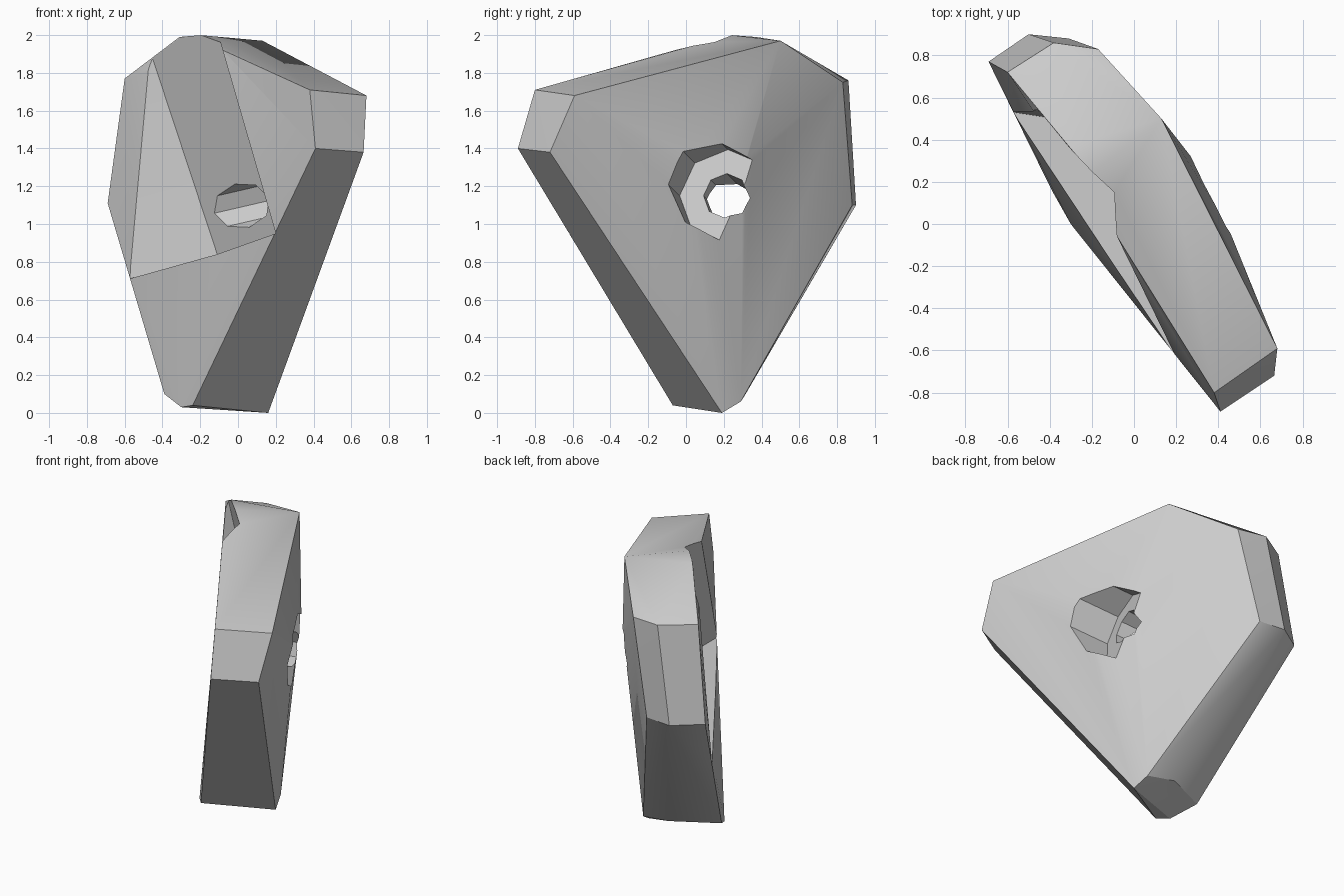
import bpy, bmesh, math
from mathutils import Vector, Matrix

cube = bpy.data.objects.get("Cube")
if cube:
    bpy.data.objects.remove(cube, do_unlink=True)

# single grey material
grey = bpy.data.materials.new("matte_grey")
grey.use_nodes = True
grey.diffuse_color = (0.6, 0.6, 0.6, 1)
grey.node_tree.nodes["Principled BSDF"].inputs["Base Color"].default_value = (0.6, 0.6, 0.6, 1)


def add_object(name, bm):
    bmesh.ops.recalc_face_normals(bm, faces=bm.faces[:])
    mesh = bpy.data.meshes.new(name)
    bm.to_mesh(mesh)
    bm.free()
    mesh.materials.append(grey)
    ob = bpy.data.objects.new(name, mesh)
    bpy.context.collection.objects.link(ob)
    return ob


def hull(name, points):
    bm = bmesh.new()
    for p in points:
        bm.verts.new(p)
    res = bmesh.ops.convex_hull(bm, input=bm.verts[:])
    loose = {v for v in res["geom_interior"] if isinstance(v, bmesh.types.BMVert)}
    bmesh.ops.delete(bm, geom=list(loose), context="VERTS")
    bmesh.ops.dissolve_limit(bm, angle_limit=math.radians(2), verts=bm.verts[:], edges=bm.edges[:])
    return add_object(name, bm)


def bore(name, start, axis, radius, length):
    """Eight-sided cylinder running from start along axis, one corner pointing up."""
    z = Vector(axis).normalized()
    x = Vector((0, 0, 1)).cross(z).normalized()
    rot = Matrix((x, z.cross(x), z)).transposed().to_4x4()
    bm = bmesh.new()
    bmesh.ops.create_cone(bm, cap_ends=True, segments=8, radius1=radius, radius2=radius,
                          depth=length,
                          matrix=Matrix.Translation(Vector(start) + z * length / 2) @ rot)
    return add_object(name, bm)


def cut(target, cutter):
    cutter.hide_render = True
    mod = target.modifiers.new("cut", "BOOLEAN")
    mod.operation = "DIFFERENCE"
    mod.solver = "EXACT"
    mod.object = cutter
    bpy.context.view_layer.objects.active = target
    bpy.ops.object.modifier_apply(modifier=mod.name)
    bpy.data.objects.remove(cutter, do_unlink=True)


# blunt-cornered wedge body: nose, foot, tail, then the bulging back
nose = [(.38, -.80, 1.71), (.41, -.89, 1.40), (.68, -.59, 1.68), (.665, -.72, 1.38)]
foot = [(-.24, -.07, .04), (-.30, 0, .03), (-.39, .16, .10),
        (.16, .19, 0), (-.08, .31, .09), (.13, .29, .06)]
tail = [(-.60, .72, 1.77), (-.69, .77, 1.11), (-.38, .86, 1.76),
        (-.50, .90, 1.10), (-.17, .83, 1.75), (-.31, .88, 1.10)]
crown = [(-.08, -.06, 1.92), (-.20, .24, 2.0), (-.31, .37, 1.99),
         (-.45, .54, 1.87), (.13, .50, 1.97)]
back = [(.27, .32, 1.35), (.44, 0, 1.30)]
body = hull("wedge_body", nose + foot + tail + crown + back)

# notch in the front: a sloping floor and a side face, both cut straight in
v1, v2 = Vector((-.45, .54, 1.87)), Vector((-.11, .46, .84))
q1, q2 = Vector((-.09, .15, 1.95)), Vector((.20, .12, .95))
w1, w2 = Vector((-.47, .54, 1.87)), Vector((-.575, .53, .71))


def sweep_forward(points):
    return points + [Vector((p.x, -2, p.z)) for p in points]


def past_top(top, low):
    return top + (top - low) * 0.2


cut(body, hull("notch_floor_cutter", sweep_forward([past_top(v1, v2), v2, past_top(q1, q2), q2])))
cut(body, hull("notch_side_cutter", sweep_forward([v1, v2, w1, w2])))

# recessed bore from the back, with a narrower hole into the notch
axis = Vector((.95, -.22, .22))
seat = Vector((.25, .21, 1.15))
cut(body, bore("recess_cutter", seat, axis, .25, .6))
cut(body, bore("hole_cutter", seat - axis * .5, axis, .12, .8))

bpy.ops.object.select_all(action="DESELECT")
body.select_set(True)
bpy.context.view_layer.objects.active = body
bpy.ops.object.shade_smooth_by_angle(angle=math.radians(25))
